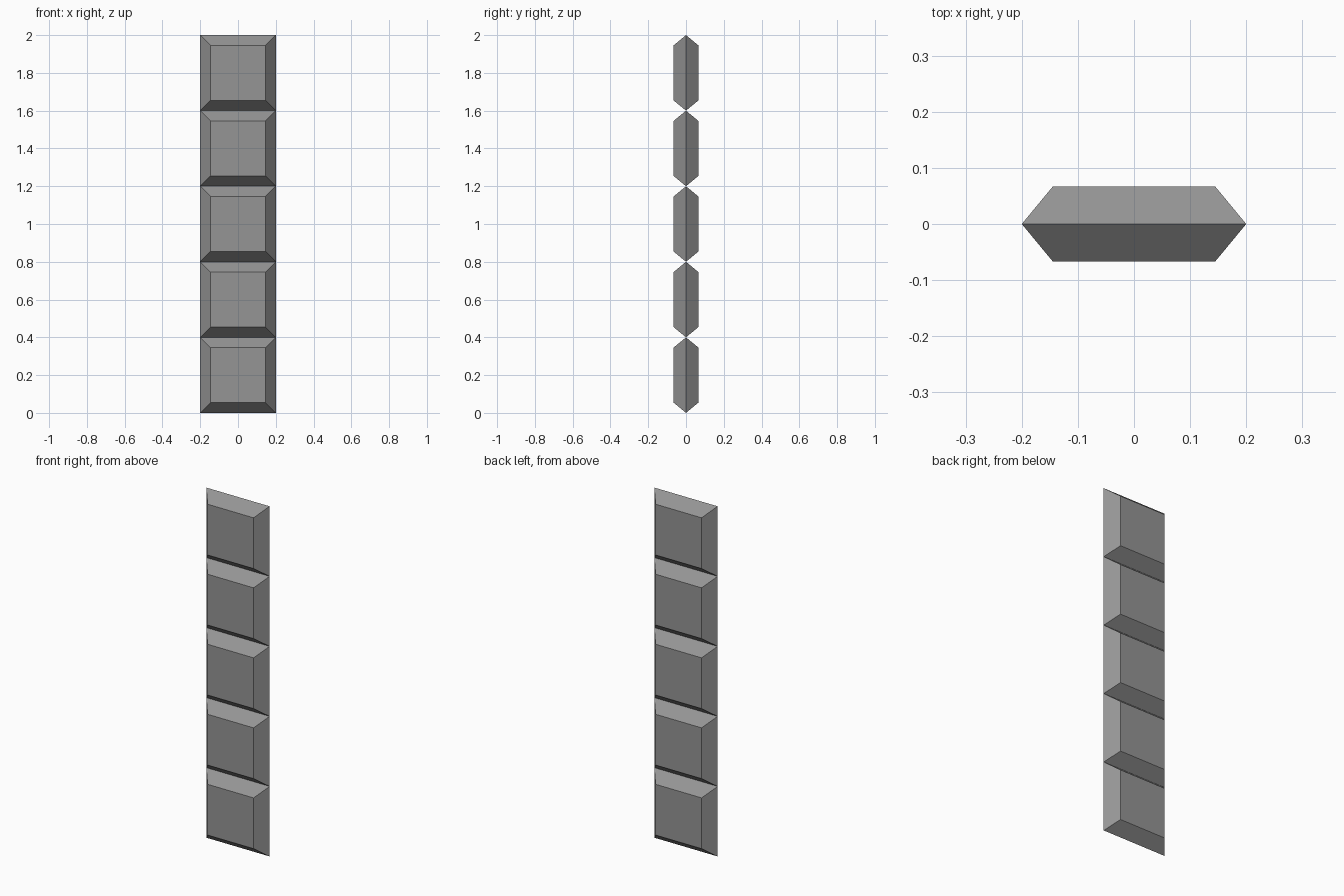
import bpy
import bmesh

cube = bpy.data.objects.get("Cube")
if cube:
    bpy.data.objects.remove(cube, do_unlink=True)

COUNT = 5
SIZE = 0.4        # width, height and spacing of a segment
INNER = 0.29      # width and height of the flat panel
DEPTH = 0.0665    # from the middle rim to the panel

# Single grey material
grey = bpy.data.materials.new("mid grey")
grey.use_nodes = True
colour = (0.30, 0.30, 0.30, 1)
grey.diffuse_color = colour
grey.node_tree.nodes["Principled BSDF"].inputs["Base Color"].default_value = colour


def square_ring(bm, size, y):
    h = size / 2
    return [bm.verts.new((sx * h, y, sz * h))
            for sx, sz in ((-1, -1), (1, -1), (1, 1), (-1, 1))]


# Bevelled segment: a wide square rim with a smaller panel on each side
mesh = bpy.data.meshes.new("bevelled_segment")
bm = bmesh.new()
rim = square_ring(bm, SIZE, 0)
for side in (-1, 1):
    panel = square_ring(bm, INNER, side * DEPTH)
    bm.faces.new(panel)
    for i in range(4):
        j = (i + 1) % 4
        bm.faces.new((rim[i], rim[j], panel[j], panel[i]))
bmesh.ops.recalc_face_normals(bm, faces=bm.faces)
bm.to_mesh(mesh)
bm.free()
mesh.materials.append(grey)

# Stack the segments edge to edge
for n in range(COUNT):
    segment = bpy.data.objects.new(f"segment_{n + 1}", mesh)
    segment.location.z = SIZE * (n + 0.5)
    bpy.context.collection.objects.link(segment)
